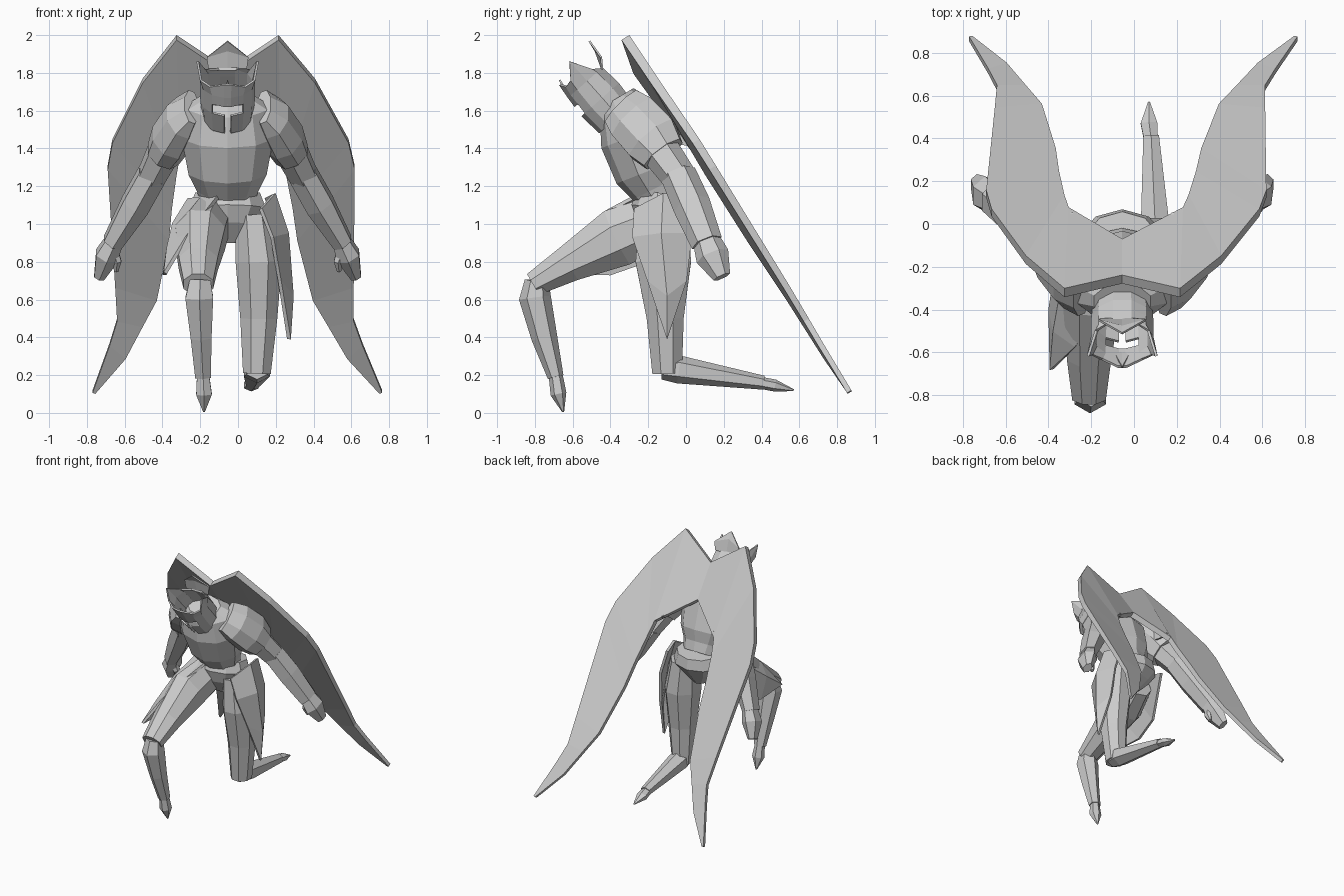
import bpy
import bmesh
from math import cos, sin, pi, radians
from mathutils import Vector

default_cube = bpy.data.objects.get("Cube")
if default_cube:
    bpy.data.objects.remove(default_cube, do_unlink=True)

MIDDLE = -0.055  # body centre line

stone = bpy.data.materials.new("pale_grey")
stone.use_nodes = True
stone.diffuse_color = (0.6, 0.6, 0.6, 1)
shader = stone.node_tree.nodes["Principled BSDF"]
shader.inputs["Base Color"].default_value = stone.diffuse_color
shader.inputs["Roughness"].default_value = 0.8


def finish(name, bm, thickness=0):
    """Turn a bmesh into a flat shaded object, optionally thickened."""
    bmesh.ops.recalc_face_normals(bm, faces=bm.faces)
    mesh = bpy.data.meshes.new(name)
    bm.to_mesh(mesh)
    bm.free()
    mesh.materials.append(stone)
    part = bpy.data.objects.new(name, mesh)
    bpy.context.collection.objects.link(part)
    if thickness:
        shell = part.modifiers.new("thickness", 'SOLIDIFY')
        shell.thickness = thickness
        shell.offset = 0
    return part


def bridge(bm, lower, upper, closed=True, skip=()):
    """Join two equal rows of vertices with quads."""
    count = len(lower)
    for i in range(count if closed else count - 1):
        j = (i + 1) % count
        if i not in skip:
            bm.faces.new((lower[i], lower[j], upper[j], upper[i]))


def limb(name, stations, sides=8, side=1, centre=0):
    """Loft rings along a path; station = x, y, z, half width, half depth."""
    bm = bmesh.new()
    points = [Vector((centre + side * s[0], s[1], s[2])) for s in stations]
    rings = []
    for i, station in enumerate(stations):
        before, after = points[max(i - 1, 0)], points[min(i + 1, len(points) - 1)]
        along = (after - before).normalized()
        across = Vector((1, 0, 0))
        across = (across - along * across.dot(along)).normalized()
        deep = along.cross(across)
        ring = []
        for k in range(sides):
            angle = (k + 0.5) * 2 * pi / sides
            offset = across * cos(angle) * station[3] + deep * sin(angle) * station[4]
            ring.append(bm.verts.new(points[i] + offset * 1.06))
        rings.append(ring)
    for lower, upper in zip(rings, rings[1:]):
        bridge(bm, lower, upper)
    bm.faces.new(rings[0])
    bm.faces.new(rings[-1])
    return finish(name, bm)


def plate(name, rows, tip, thickness=0.02):
    """Armour sheet made of rows of points that close in a tip."""
    bm = bmesh.new()
    lines = [[bm.verts.new(p) for p in row] for row in rows]
    for upper, lower in zip(lines, lines[1:]):
        bridge(bm, upper, lower, closed=False)
    end = bm.verts.new(tip)
    for a, b in zip(lines[-1], lines[-1][1:]):
        bm.faces.new((a, b, end))
    return finish(name, bm, thickness)


# Torso and hips
limb("torso", [
    (MIDDLE, -.12, 1.12, .14, .11), (MIDDLE, -.16, 1.19, .16, .13),
    (MIDDLE, -.2, 1.28, .205, .17), (MIDDLE, -.27, 1.47, .24, .18),
    (MIDDLE, -.33, 1.62, .21, .13), (MIDDLE, -.36, 1.67, .13, .09)], sides=10)
limb("hips", [
    (MIDDLE, -.1, 1.16, .17, .15), (MIDDLE, -.11, 1.08, .2, .17),
    (MIDDLE, -.12, 1, .15, .13), (MIDDLE, -.12, .9, .05, .06)], sides=10)

# Helmet: hollow tilted shell with a spiked rim and a cut visor
head_base = Vector((MIDDLE, -.4, 1.6))
head_up = Vector((0, -.66, .75))
head_front = Vector((0, -.75, -.66))


def head_point(x, front, up):
    return head_base + Vector((x, 0, 0)) + head_front * front + head_up * up


half_angles = [7, 35, 62, 95, 130, 163]
half_rim = [.28, .25, .26, .34, .23, .2]
angles = half_angles + [-a for a in reversed(half_angles)]
rim = half_rim + half_rim[::-1]
levels = [(-.05, .13, .12), (.08, .14, .13), (.14, .14, .125), (.2, .14, .12), (None, .16, .11)]
bm = bmesh.new()
rings = []
for up, wide, deep in levels:
    ring = []
    for angle, top in zip(angles, rim):
        turn = radians(angle)
        ring.append(bm.verts.new(head_point(
            wide * sin(turn), deep * cos(turn), top if up is None else up)))
    rings.append(ring)
last = len(angles) - 1
openings = [{last}, {last, 0, last - 1}, (), ()]  # chin slit, then eye slot
for lower, upper, gap in zip(rings, rings[1:], openings):
    bridge(bm, lower, upper, skip=gap)
finish("helmet", bm, 0.012)

# Helmet crests
plate("rear_crest", [
    [head_point(x, -.11, .19) for x in (-.1, 0, .1)],
    [head_point(-.11, -.15, .245), head_point(0, -.15, .29), head_point(.11, -.15, .245)],
], head_point(0, -.16, .35), .01)
plate("brow_crest", [[head_point(-.03, .112, .2), head_point(0, .125, .15),
                      head_point(.03, .112, .2)]], head_point(0, .095, .3), .01)

# Arms
for label, side in (("right", -1), ("left", 1)):
    def arm_part(part, stations, sides=6):
        limb(label + "_" + part, stations, sides, side, MIDDLE)

    arm_part("shoulder", [
        (.19, -.34, 1.62, .045, .12), (.24, -.28, 1.56, .09, .145),
        (.3, -.18, 1.45, .105, .15), (.34, -.12, 1.37, .09, .12)], 8)
    arm_part("upper_arm", [(.32, -.16, 1.42, .09, .1), (.41, -.03, 1.24, .075, .085)])
    arm_part("forearm", [
        (.4, -.04, 1.26, .08, .09), (.49, .03, 1.1, .08, .095), (.61, .11, .9, .055, .08)])
    arm_part("hand", [
        (.6, .11, .91, .05, .07), (.64, .14, .83, .065, .085), (.68, .19, .72, .03, .045)])
    arm_part("thumb", [(.61, .11, .87, .03, .03), (.585, .12, .8, .025, .03),
                       (.59, .14, .75, .012, .015)])
    arm_part("back_blade", [(.23, -.15, 1.48, .012, .06), (.235, .05, 1.42, .008, .015)], 4)

# Kneeling legs: the right one forward, the left one folded back
limb("right_thigh", [
    (-.15, -.14, 1.02, .11, .14), (-.2, -.36, .93, .135, .16),
    (-.21, -.62, .79, .105, .1), (-.21, -.81, .68, .08, .065)])
limb("right_shin", [
    (-.2, -.79, .7, .06, .06), (-.205, -.8, .61, .08, .08),
    (-.195, -.75, .4, .06, .065), (-.185, -.69, .19, .045, .04)], sides=6)
limb("right_foot", [
    (-.185, -.69, .2, .035, .035), (-.18, -.675, .1, .045, .04),
    (-.18, -.65, .005, .005, .005)], sides=6)
limb("left_thigh", [
    (.085, -.12, 1.05, .1, .13), (.11, -.12, .8, .125, .15),
    (.11, -.11, .5, .1, .1), (.1, -.1, .21, .075, .08)])
limb("left_shin", [
    (.1, -.13, .23, .06, .05), (.1, -.04, .23, .075, .07),
    (.08, .41, .16, .04, .035)], sides=6)
limb("left_foot", [
    (.08, .39, .16, .035, .03), (.07, .47, .145, .042, .03),
    (.07, .57, .12, .005, .005)], sides=6)

# Thigh armour
plate("left_tasset", [
    [(.12, -.27, 1.08), (.19, -.12, 1.16), (.15, .03, 1.14)],
    [(.18, -.28, .93), (.26, -.13, .95), (.21, .03, .95)],
    [(.22, -.2, .7), (.285, -.1, .62), (.23, 0, .7)]], (.27, -.1, .39))
plate("right_tasset", [
    [(-.1, -.26, 1.15), (-.26, -.16, 1.13), (-.26, .02, 1.08)],
    [(-.17, -.43, 1.06), (-.34, -.33, 1), (-.36, -.2, .8)],
    [(-.27, -.57, .93), (-.37, -.5, .87), (-.39, -.4, .73)]], (-.385, -.68, .74))

# Wings: tapered slabs in one sloping plane;
# row = outer x, z, inner x, z, then how far each edge leaves the plane
wing_rows = [
    (0, 1.82, 0, 1.58, -.05, -.03), (.27, 2, .25, 1.39, 0, 0),
    (.45, 1.77, .27, 1.28, .01, -.01), (.61, 1.45, .295, 1.1, .03, -.01),
    (.635, 1.31, .31, .93, .03, -.01), (.595, .68, .375, .61, .025, 0),
    (.585, .5, .45, .47, .02, 0), (.625, .37, .54, .3, .015, 0),
    (.715, .12, .7, .115, .01, .01)]
wing_normal = Vector((0, -.85, -.53))
for label, side in (("right", -1), ("left", 1)):
    bm = bmesh.new()
    loops = []
    for outer_x, outer_z, inner_x, inner_z, outer_lift, inner_lift in wing_rows:
        back = []
        for x, z, lift in ((outer_x, outer_z, outer_lift), (inner_x, inner_z, inner_lift)):
            spread = 0.055 * (2 - z) if side > 0 and x > 0 else 0
            back.append(Vector((MIDDLE + side * x + spread, lift - .3 + .62 * (2 - z), z)))
        front = [p + wing_normal * (0.025 + 0.012 * p.z) for p in reversed(back)]
        loops.append([bm.verts.new(p) for p in back + front])
    for first, second in zip(loops, loops[1:]):
        bridge(bm, first, second)
    bm.faces.new(loops[-1])
    finish(label + "_wing", bm)
